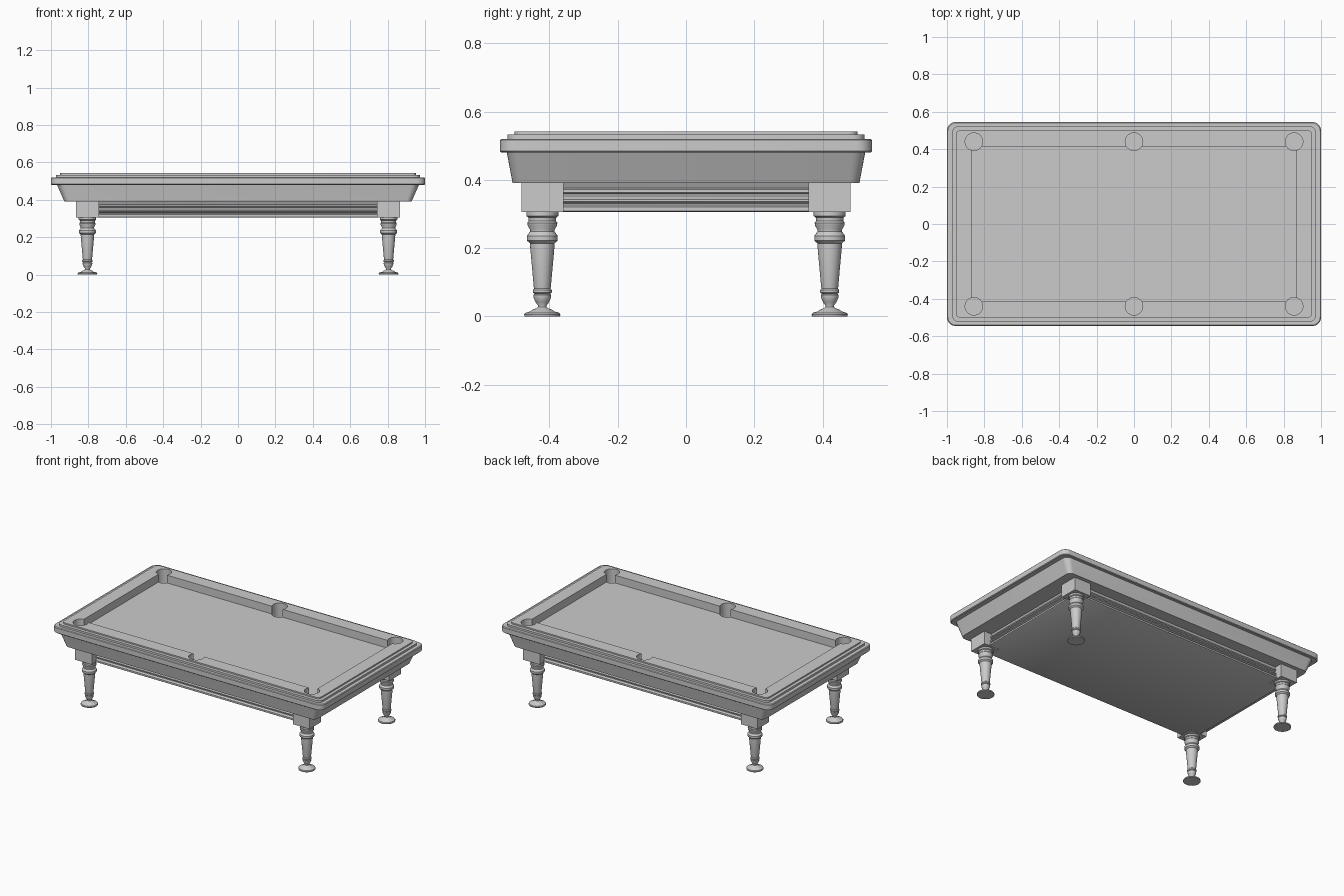
import bpy, bmesh
from math import cos, sin, pi, radians

if "Cube" in bpy.data.objects:
    bpy.data.objects.remove(bpy.data.objects["Cube"])


def finish(name, bm, angle=30):
    bmesh.ops.recalc_face_normals(bm, faces=bm.faces)
    me = bpy.data.meshes.new(name)
    bm.to_mesh(me)
    bm.free()
    ob = bpy.data.objects.new(name, me)
    bpy.context.collection.objects.link(ob)
    smooth(ob, angle)
    return ob


def smooth(ob, angle=30):
    bpy.ops.object.select_all(action='DESELECT')
    ob.select_set(True)
    bpy.context.view_layer.objects.active = ob
    bpy.ops.object.shade_smooth_by_angle(angle=radians(angle))


def rounded_rect(hx, hy, r, n=6):
    pts = []
    for q, (sx, sy) in enumerate([(1, 1), (-1, 1), (-1, -1), (1, -1)]):
        for i in range(n + 1):
            a = pi / 2 * (q + i / n)
            pts.append((sx * (hx - r) + r * cos(a), sy * (hy - r) + r * sin(a)))
    return pts


def loft(name, rings, angle=30):
    """Skin a stack of closed outlines [(points, z), ...] and cap both ends."""
    bm = bmesh.new()
    loops = [[bm.verts.new((x, y, z)) for x, y in pts] for pts, z in rings]
    for a, b in zip(loops, loops[1:]):
        for i in range(len(a)):
            j = (i + 1) % len(a)
            bm.faces.new((a[i], a[j], b[j], b[i]))
    bm.faces.new(loops[0])
    bm.faces.new(loops[-1])
    return finish(name, bm, angle)


def box(name, c, s):
    bm = bmesh.new()
    bmesh.ops.create_cube(bm, size=1)
    bmesh.ops.scale(bm, vec=s, verts=bm.verts)
    bmesh.ops.translate(bm, vec=c, verts=bm.verts)
    return finish(name, bm)


# Table body: tapered apron, stepped rail top, sunken playing bed
body = loft("table_body", [(rounded_rect(hx, hy, r), z) for hx, hy, r, z in [
    (.928, .508, .03, .39), (.968, .525, .04, .48),
    (.996, .541, .045, .48), (1, .545, .045, .484),
    (1, .545, .045, .516), (.996, .541, .045, .52),
    (.973, .523, .035, .52), (.973, .523, .035, .533),
    (.952, .502, .025, .533), (.952, .502, .025, .542),
    (.865, .414, .004, .542), (.865, .414, .004, .49)]])

# Six pockets bored into the body
for x in (-.856, 0, .856):
    for y in (-.44, .44):
        bm = bmesh.new()
        bmesh.ops.create_cone(bm, cap_ends=True, segments=32, radius1=.047,
                              radius2=.047, depth=.16)
        bmesh.ops.translate(bm, vec=(x, y, .525), verts=bm.verts)
        cutter = finish("pocket_cutter", bm)
        cutter.hide_render = True
        mod = body.modifiers.new("pocket", 'BOOLEAN')
        mod.operation = 'DIFFERENCE'
        mod.solver = 'EXACT'
        mod.object = cutter
        bpy.context.view_layer.objects.active = body
        bpy.ops.object.modifier_apply(modifier=mod.name)
        bpy.data.objects.remove(cutter)
smooth(body)

# Moulded under-frame between the leg blocks
loft("under_frame", [(rounded_rect(.825 + o, .443 + o, .002, 1), z) for o, z in [
    (-.004, .306), (0, .309), (0, .32), (-.014, .326), (-.014, .330),
    (-.004, .336), (-.004, .343), (-.018, .352), (-.018, .358),
    (-.006, .363), (-.006, .371), (-.02, .376), (-.012, .392)]])

# Legs: square block above a turned leg with a disc foot
LEG = [(.052, 0), (.053, .005), (.050, .010), (.034, .015), (.028, .020), (.018, .023),
       (.013, .028), (.013, .032), (.020, .042), (.026, .056), (.026, .063),
       (.023, .066), (.028, .070), (.028, .077), (.024, .081), (.025, .085),
       (.036, .208), (.036, .214), (.045, .222), (.045, .236), (.036, .248),
       (.036, .254), (.043, .266), (.044, .274), (.040, .279), (.041, .290),
       (.047, .294), (.047, .307)]
N = 32
for sx, side in ((-1, "left"), (1, "right")):
    for sy, end in ((-1, "front"), (1, "back")):
        cx, cy = sx * .805, sy * .421
        box(f"{end}_{side}_leg_block", (cx, cy, .349), (.123, .123, .088))
        loft(f"{end}_{side}_leg", [
            ([(cx + r * cos(2 * pi * i / N), cy + r * sin(2 * pi * i / N)) for i in range(N)], z)
            for r, z in LEG], 35)
